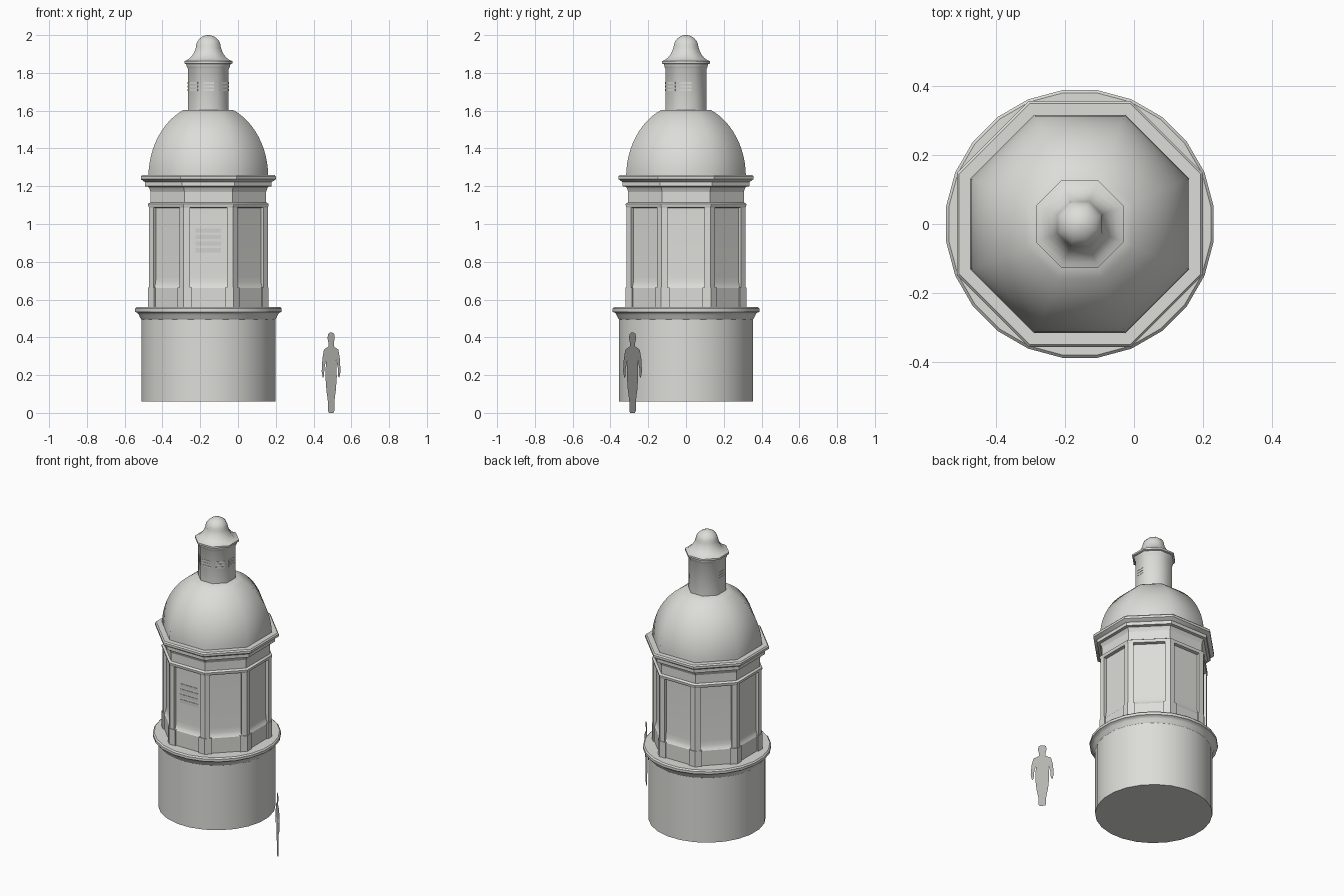
import bpy, bmesh, math
from mathutils import Vector, Matrix

cube = bpy.data.objects.get("Cube")
if cube:
    bpy.data.objects.remove(cube, do_unlink=True)

CX = -0.157  # tower axis


def material(name, rgb):
    m = bpy.data.materials.new(name)
    m.use_nodes = True
    m.diffuse_color = (*rgb, 1)
    node = next(n for n in m.node_tree.nodes if n.type == 'BSDF_PRINCIPLED')
    node.inputs["Base Color"].default_value = (*rgb, 1)
    return m


stone = material("pale stone", (0.72, 0.72, 0.69))
slat = material("slat grey", (0.64, 0.64, 0.62))
grey = material("figure grey", (0.45, 0.45, 0.43))


def finish(name, bm, mat, angle=None, fix=True):
    if fix:
        bmesh.ops.recalc_face_normals(bm, faces=bm.faces)
    me = bpy.data.meshes.new(name)
    bm.to_mesh(me)
    bm.free()
    me.materials.append(mat)
    ob = bpy.data.objects.new(name, me)
    bpy.context.collection.objects.link(ob)
    if angle:
        bpy.ops.object.select_all(action='DESELECT')
        ob.select_set(True)
        bpy.context.view_layer.objects.active = ob
        bpy.ops.object.shade_smooth_by_angle(angle=math.radians(angle))
    return ob


def lathe(name, profile, sides, angle):
    """Turn a (flat-to-axis distance, height) profile into a polygonal solid."""
    bm = bmesh.new()
    k = 1 / math.cos(math.pi / sides)
    rings = []
    for r, z in profile:
        ring = []
        for i in range(sides):
            a = (i + 0.5) * math.tau / sides
            ring.append(bm.verts.new((CX + r * k * math.cos(a), r * k * math.sin(a), z)))
        rings.append(ring)
    for lo, hi in zip(rings, rings[1:]):
        for i in range(sides):
            j = (i + 1) % sides
            bm.faces.new((lo[i], lo[j], hi[j], hi[i]))
    bm.faces.new(rings[0][::-1])
    bm.faces.new(rings[-1])
    return finish(name, bm, stone, angle)


def corner_posts(name, apothem, width, depth, z0, z1):
    """Eight posts folded around the corners of the octagon."""
    bm = bmesh.new()
    half = math.tan(math.pi / 8)
    for i in range(8):
        a = i * math.pi / 4
        n1 = Vector((math.cos(a), math.sin(a), 0))
        t1 = Vector((-n1.y, n1.x, 0))
        turn = Matrix.Rotation(math.pi / 4, 3, 'Z')
        n2, t2 = turn @ n1, turn @ t1
        corner = n1 * apothem + t1 * apothem * half
        left, right = corner - t1 * width, corner + t2 * width
        outline = [left, corner, right, right - n2 * depth,
                   corner * (1 - depth / apothem), left - n1 * depth]
        base = bm.faces.new([bm.verts.new(p + Vector((CX, 0, z0))) for p in outline])
        up = bmesh.ops.extrude_face_region(bm, geom=[base])["geom"]
        bmesh.ops.translate(bm, verts=[v for v in up if isinstance(v, bmesh.types.BMVert)],
                            vec=(0, 0, z1 - z0))
    finish(name, bm, stone)


def slats(name, angles, apothem, width, spans, mat):
    """Thin plates lying on the faces that look along the given angles."""
    bm = bmesh.new()
    for deg in angles:
        for z0, z1 in spans:
            m = (Matrix.Translation((CX, 0, 0)) @ Matrix.Rotation(math.radians(deg), 4, 'Z')
                 @ Matrix.Translation((apothem, 0, (z0 + z1) / 2))
                 @ Matrix.Diagonal((0.004, width, z1 - z0, 1)))
            bmesh.ops.create_cube(bm, size=1, matrix=m)
    finish(name, bm, mat)


# Round base with its projecting lip
lathe("round_base", [(0.355, 0.06), (0.355, 0.495), (0.362, 0.505), (0.368, 0.52),
                     (0.376, 0.53), (0.388, 0.535), (0.388, 0.552), (0.38, 0.56)], 24, 30)

# Octagonal body: flared recessed panels, band and frieze
lathe("octagon_body", [(0.31, 0.555), (0.31, 0.66), (0.302, 0.672), (0.297, 0.69),
                       (0.295, 0.72), (0.295, 1.085), (0.315, 1.088), (0.319, 1.098),
                       (0.319, 1.107), (0.306, 1.115), (0.306, 1.2)], 8, 30)
corner_posts("corner_pilasters", 0.315, 0.033, 0.03, 0.56, 1.095)
corner_posts("pilaster_plinths", 0.319, 0.045, 0.03, 0.558, 0.665)

# Stepped cornice under the dome
lathe("cornice", [(0.306, 1.17), (0.313, 1.19), (0.318, 1.197), (0.335, 1.2), (0.335, 1.222),
                  (0.345, 1.228), (0.357, 1.237), (0.357, 1.252), (0.35, 1.26)], 8, 30)

# Elliptical dome, cut flat for the lantern
top = math.acos(0.13 / 0.317)
lathe("dome", [(0.317 * math.cos(top * i / 12), 1.25 + 0.389 * math.sin(top * i / 12))
               for i in range(13)], 8, 50)

# Lantern with moulded neck
lathe("lantern", [(0.108, 1.595), (0.108, 1.82), (0.113, 1.83), (0.117, 1.845),
                  (0.117, 1.85)], 8, 50)

# Bell-shaped cap and rounded finial
cap = [(0.115, 1.845), (0.127, 1.85), (0.127, 1.862), (0.112, 1.868), (0.096, 1.88),
       (0.082, 1.897), (0.072, 1.917), (0.066, 1.935)]
cap += [(0.066 * math.cos(math.radians(a)), 1.935 + 0.065 * math.sin(math.radians(a)))
        for a in (15, 30, 45, 60, 75, 88)]
lathe("cap", cap, 8, 50)

# Louvre slats on the door panel and the lantern
slats("door_slats", [-90], 0.296, 0.135,
      [(0.85 + 0.035 * i, 0.872 + 0.035 * i) for i in range(4)], slat)
slats("lantern_slats", [-180, -135, -90, -45, 0], 0.108, 0.058,
      [(0.705 + 1 + 0.018 * i, 0.715 + 1 + 0.018 * i) for i in range(3)], stone)

# Flat standing figure, turned diagonally
half = [(0.012, 0), (0.017, 0.01), (0.017, 0.06), (0.025, 0.12), (0.03, 0.19), (0.029, 0.23),
        (0.027, 0.28), (0.036, 0.235), (0.037, 0.195), (0.044, 0.185), (0.05, 0.22),
        (0.046, 0.29), (0.038, 0.335), (0.014, 0.352), (0.014, 0.37), (0.019, 0.395),
        (0.016, 0.418), (0.006, 0.426)]
outline = half + [(-u, z) for u, z in reversed(half)]
bm = bmesh.new()
bm.faces.new([bm.verts.new((0.493 + u, -0.283 - u, z)) for u, z in outline])
finish("standing_figure", bm, grey, fix=False)
